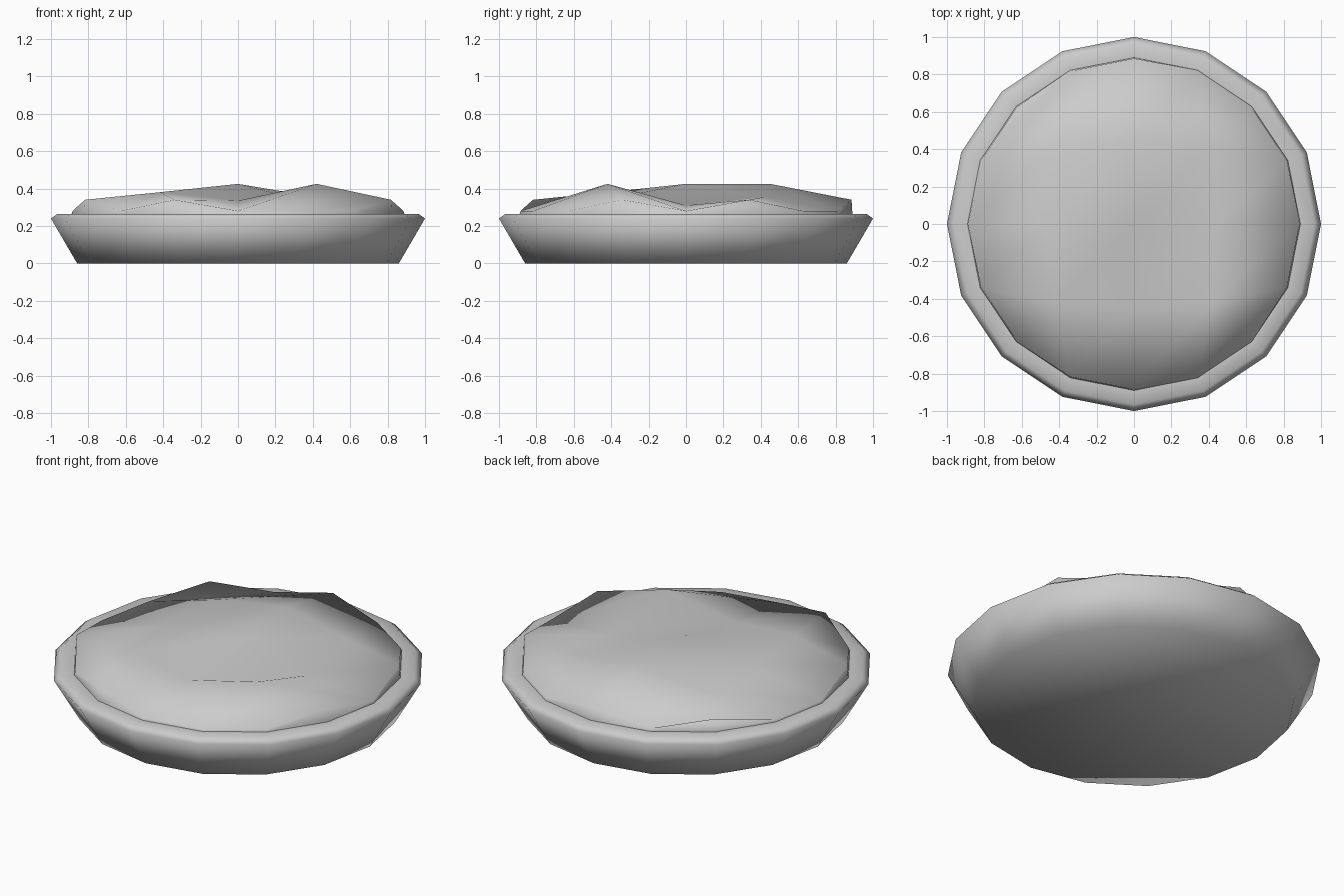
import bpy
from math import sin, cos, pi

if "Cube" in bpy.data.objects:
    bpy.data.objects.remove(bpy.data.objects["Cube"])

N = 16


def circle_point(i, r, z):
    a = 2 * pi * i / N
    return (r * cos(a), r * sin(a), z)


def make(name, verts, faces):
    me = bpy.data.meshes.new(name)
    me.from_pydata(verts, [], faces)
    me.update()
    ob = bpy.data.objects.new(name, me)
    bpy.context.collection.objects.link(ob)
    for p in me.polygons:
        p.use_smooth = True
    return ob


def bridge(a, b):
    return [(a + i, a + (i + 1) % N, b + (i + 1) % N, b + i) for i in range(N)]


# Dish: sloped side, bevelled lip and flat rim
profile = [(0.86, 0.0), (1.0, 0.24), (0.965, 0.265), (0.89, 0.265)]
verts = [circle_point(i, r, z) for r, z in profile for i in range(N)]
faces = [tuple(reversed(range(N)))]
for k in range(len(profile) - 1):
    faces += bridge(k * N, (k + 1) * N)
make("dish", verts, faces)

# Filling: bumpy grid sheet whose edge drops to the rim
peaks = {1, 4, 6, 9, 11, 15}
verts = [circle_point(i, 0.89, 0.262) for i in range(N)]
verts += [circle_point(i, 0.885, 0.34 if i in peaks else 0.28) for i in range(N)]
inner = [[0.365, 0.425, 0.355],    # back row
         [0.37, 0.425, 0.31],      # middle row
         [0.38, 0.335, 0.425]]     # front row
for r, row in enumerate(inner):
    for c, z in enumerate(row):
        x, y = c - 1, 1 - r
        s = 0.42 if x and y else 0.45
        verts.append((x * s, y * s, z))
m = 2 * N
grid = [[6, 5, 4, 3, 2],
        [7, None, None, None, 1],
        [8, None, None, None, 0],
        [9, None, None, None, 15],
        [10, 11, 12, 13, 14]]
ids = [[m + (r - 1) * 3 + c - 1 if v is None else N + v
        for c, v in enumerate(row)] for r, row in enumerate(grid)]
faces = bridge(0, N)
for r in range(4):
    for c in range(4):
        tl, tr = ids[r][c], ids[r][c + 1]
        bl, br = ids[r + 1][c], ids[r + 1][c + 1]
        faces += [(bl, br, tr), (bl, tr, tl)]
make("filling", verts, faces)
